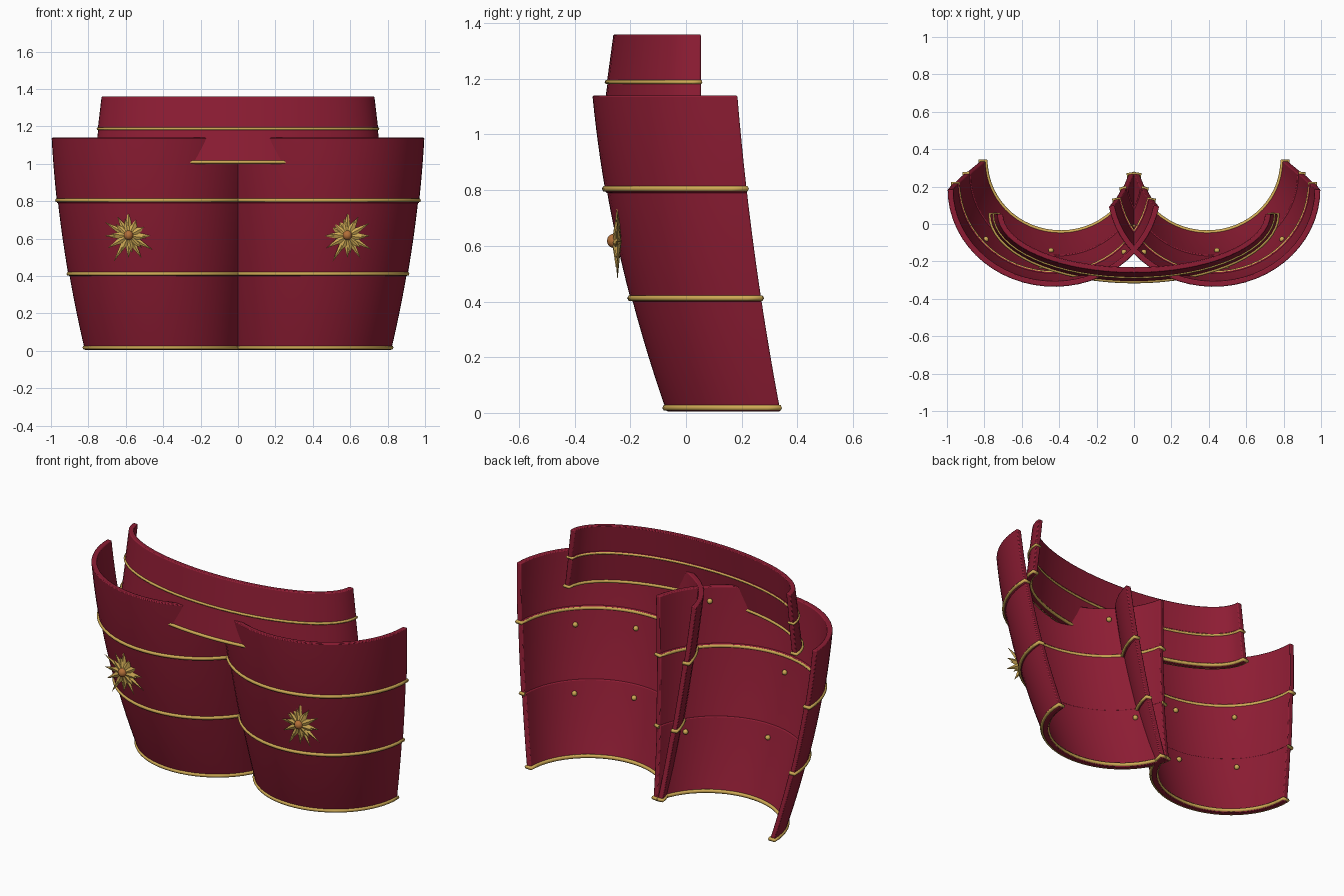
import bpy, bmesh, math
from mathutils import Vector

if "Cube" in bpy.data.objects:
    bpy.data.objects.remove(bpy.data.objects["Cube"])


def material(name, rgb):
    m = bpy.data.materials.new(name)
    m.diffuse_color = (*rgb, 1)
    m.use_nodes = True
    m.node_tree.nodes["Principled BSDF"].inputs["Base Color"].default_value = m.diffuse_color
    return m


RED = material("crimson_lacquer", (0.27, 0.012, 0.034))
GOLD = material("gold", (0.62, 0.40, 0.09))
COPPER = material("copper", (0.45, 0.16, 0.04))


def finish(name, bm, mat, smooth=True):
    bmesh.ops.recalc_face_normals(bm, faces=bm.faces)
    me = bpy.data.meshes.new(name)
    bm.to_mesh(me)
    bm.free()
    ob = bpy.data.objects.new(name, me)
    bpy.context.collection.objects.link(ob)
    me.materials.append(mat)
    if smooth:
        bpy.ops.object.select_all(action='DESELECT')
        ob.select_set(True)
        bpy.context.view_layer.objects.active = ob
        bpy.ops.object.shade_smooth_by_angle(angle=math.radians(35))
    return ob


# Cross-sections: point at height z, angle t, inset from the outer skin
def thigh(z, t, inset=0.0):
    right = 0.812 + 0.252 * z - 0.079 * z * z
    left = -0.03 - 0.10 * z
    back = 0.34 - 0.19 * z + 0.047 * z * z
    front = -0.062 - 0.367 * z + 0.111 * z * z
    cx, a, b = (right + left) / 2, (right - left) / 2 - inset, back - front - inset
    return Vector((cx + a * math.cos(t), back + b * math.sin(t), z))


def belly(z, t, inset=0.0):
    a = 0.752 - 0.10 * (z - 1.14) - inset
    b = 0.34 - 0.12 * (z - 1.14) - inset
    return Vector((a * math.cos(t), 0.053 + b * math.sin(t), z))


def angles(start, end, n):
    return [math.radians(start + (end - start) * i / n) for i in range(n + 1)]


THIGH_T = angles(190, 360, 28)
BELLY_T = angles(180, 360, 32)


def plate(name, section, ts, z0, z1, flare=0.006, thick=0.03, side=1, rows=6):
    """Curved solid plate whose lower edge stands slightly proud."""
    bm = bmesh.new()
    grids = []
    for inset in (0, thick):
        g = []
        for r in range(rows + 1):
            k = r / rows
            z = z0 + (z1 - z0) * k
            row = []
            for t in ts:
                p = section(z, t, inset - flare * (1 - k))
                p.x *= side
                row.append(bm.verts.new(p))
            g.append(row)
        grids.append(g)
    n = len(ts) - 1
    for g in grids:
        for r in range(rows):
            for i in range(n):
                bm.faces.new((g[r][i], g[r][i + 1], g[r + 1][i + 1], g[r + 1][i]))
    o, q = grids
    for r in (0, rows):
        for i in range(n):
            bm.faces.new((o[r][i], o[r][i + 1], q[r][i + 1], q[r][i]))
    for i in (0, n):
        for r in range(rows):
            bm.faces.new((o[r][i], o[r + 1][i], q[r + 1][i], q[r][i]))
    ob = finish(name, bm, RED)
    bev = ob.modifiers.new("edge_bevel", 'BEVEL')
    bev.width, bev.segments = 0.005, 2
    bev.limit_method, bev.angle_limit = 'ANGLE', math.radians(50)


def trim(name, section, ts, z, side=1, radius=0.011, flare=0.006, thick=0.03, inside=True):
    """Gold cord running round a plate's lower edge and its two ends."""
    pts = [section(z, t, -flare) for t in ts]
    back = [section(z, t, thick - flare) for t in reversed(ts)]
    pts = pts + back if inside else [back[-1]] + pts + [back[0]]
    cu = bpy.data.curves.new(name, 'CURVE')
    cu.dimensions = '3D'
    cu.bevel_depth, cu.bevel_resolution = radius, 1
    cu.use_fill_caps = True
    sp = cu.splines.new('POLY')
    sp.points.add(len(pts) - 1)
    for v, p in zip(sp.points, pts):
        v.co = (p.x * side, p.y, p.z, 1)
    sp.use_cyclic_u = inside
    cu.materials.append(GOLD)
    bpy.context.collection.objects.link(bpy.data.objects.new(name, cu))


def ball(name, loc, r, mat):
    bm = bmesh.new()
    bmesh.ops.create_uvsphere(bm, u_segments=12, v_segments=8, radius=r)
    bmesh.ops.translate(bm, verts=bm.verts, vec=loc)
    finish(name, bm, mat)


def star(name, cx, cy, cz, lengths, inner, depth, turn=0.0):
    """Faceted spiky star with a raised centre, facing the front."""
    bm = bmesh.new()
    n = len(lengths)
    ring = []
    for i in range(2 * n):
        a = math.pi / 2 + turn + math.pi * i / n
        r = lengths[i // 2] if i % 2 == 0 else inner
        ring.append(bm.verts.new((cx + r * math.cos(a), cy, cz + r * math.sin(a))))
    front = bm.verts.new((cx, cy - depth, cz))
    rear = bm.verts.new((cx, cy + depth, cz))
    for i in range(2 * n):
        j = (i + 1) % (2 * n)
        bm.faces.new((ring[i], ring[j], front))
        bm.faces.new((ring[j], ring[i], rear))
    finish(name, bm, GOLD, smooth=False)


# Thigh guards: three overlapping plates per side, with cords, rivets and star
for side, word in ((1, "right"), (-1, "left")):
    for part, z0, z1 in (("lower", 0.005, 0.42), ("middle", 0.40, 0.82), ("upper", 0.79, 1.14)):
        plate(f"{word}_{part}_thigh_plate", thigh, THIGH_T, z0, z1, side=side)
    for part, z, inside in (("lower", 0.018, True), ("middle", 0.412, False), ("upper", 0.805, True)):
        trim(f"{word}_{part}_cord", thigh, THIGH_T, z, side, inside=inside)
    for z, degs in ((0.35, (212, 274, 318)), (0.72, (212, 278, 318)), (1.06, (225,))):
        for d in degs:
            p = thigh(z, math.radians(d), 0.034)
            p.x *= side
            ball(f"{word}_rivet", p, 0.015, GOLD)
    sx = 0.585 * side
    star(f"{word}_star_long", sx, -0.246, 0.615, [0.155, 0.12, 0.15, 0.13, 0.13, 0.16,
         0.12, 0.14, 0.15, 0.125, 0.14, 0.12], 0.06, 0.014)
    star(f"{word}_star_short", sx, -0.252, 0.615, [0.095] * 10, 0.05, 0.014, 0.2)
    ball(f"{word}_star_boss", (sx, -0.258, 0.618), 0.026, COPPER)

# Belly guard: two shallow bands across the front, the lower one tucked behind
plate("belly_lower_band", belly, BELLY_T, 1.0, 1.20, flare=0.004, rows=3)
plate("belly_upper_band", belly, BELLY_T, 1.18, 1.36, flare=0.003, rows=3)
trim("belly_lower_cord", belly, BELLY_T, 1.01, radius=0.01, flare=0.005)
trim("belly_upper_cord", belly, BELLY_T, 1.188, radius=0.008, flare=0.003)
